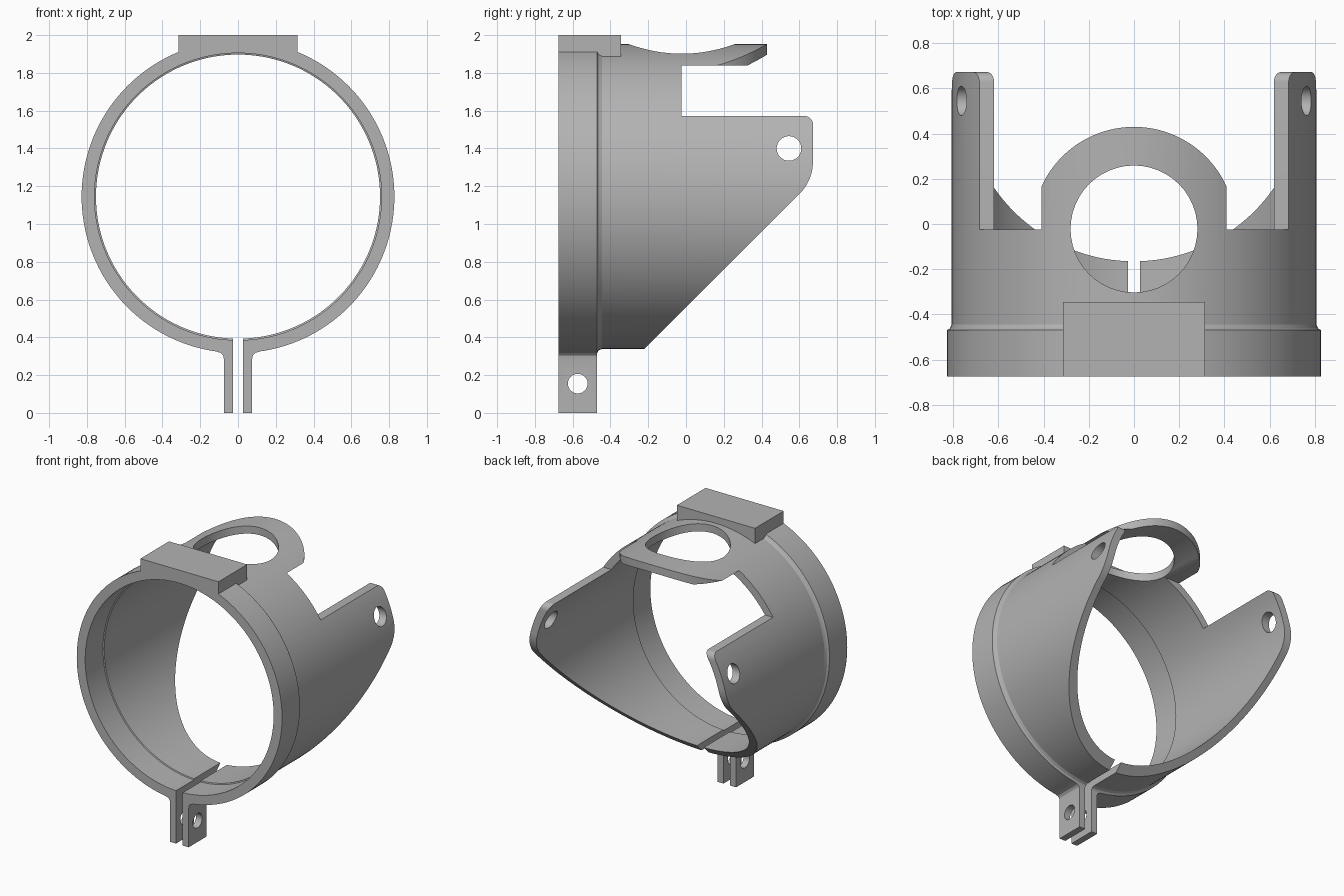
import bpy, bmesh, math
from mathutils import Vector

if "Cube" in bpy.data.objects:
    bpy.data.objects.remove(bpy.data.objects["Cube"], do_unlink=True)

AXIS_Z = 1.145           # height of the ring's centre line
FRONT, BACK = -0.675, 0.672
BAND_BACK = -0.47        # rear edge of the thicker clamping band
NOTCH_Y = -0.025

grey = bpy.data.materials.new("plain grey")
grey.use_nodes = True
grey.diffuse_color = (0.45, 0.45, 0.45, 1)
grey.node_tree.nodes["Principled BSDF"].inputs["Base Color"].default_value = grey.diffuse_color


def finish(name, bm):
    bmesh.ops.recalc_face_normals(bm, faces=bm.faces)
    mesh = bpy.data.meshes.new(name)
    bm.to_mesh(mesh)
    bm.free()
    mesh.materials.append(grey)
    obj = bpy.data.objects.new(name, mesh)
    bpy.context.collection.objects.link(obj)
    return obj


def prism(name, outline, axis, start, end):
    """Extrude a 2D outline along x, y or z."""
    place = {"x": lambda a, b, d: (d, a, b),
             "y": lambda a, b, d: (a, d, b),
             "z": lambda a, b, d: (a, b, d)}[axis]
    bm = bmesh.new()
    face = bm.faces.new([bm.verts.new(place(a, b, start)) for a, b in outline])
    moved = bmesh.ops.extrude_face_region(bm, geom=[face])["geom"]
    bmesh.ops.translate(bm, vec=Vector(place(0, 0, end - start)),
                        verts=[v for v in moved if isinstance(v, bmesh.types.BMVert)])
    return finish(name, bm)


def arc(cx, cy, radius, start, end, steps):
    angles = [math.radians(start + (end - start) * i / steps) for i in range(steps + 1)]
    return [(cx + radius * math.cos(a), cy + radius * math.sin(a)) for a in angles]


def box(x, y0, y1, z0, z1, name):
    return prism(name, [(-x, z0), (x, z0), (x, z1), (-x, z1)], "y", y0, y1)


def rod(name, cx, cy, radius, axis, start, end):
    return prism(name, arc(cx, cy, radius, 0, 360, 48)[:-1], axis, start, end)


def lathe(name, profile, steps=144):
    """Solid of revolution about the ring's centre line, from (radius, y) pairs."""
    bm = bmesh.new()
    rings = [[bm.verts.new((x, y, z)) for x, z in arc(0, AXIS_Z, r, 0, 360, steps)[:-1]]
             for r, y in profile]
    for low, high in zip(rings, rings[1:]):
        for i in range(steps):
            j = (i + 1) % steps
            bm.faces.new((low[i], low[j], high[j], high[i]))
    bm.faces.new(rings[0])
    bm.faces.new(rings[-1])
    return finish(name, bm)


def combine(body, tool, operation):
    mod = body.modifiers.new(tool.name, "BOOLEAN")
    mod.operation, mod.object, mod.solver = operation, tool, "EXACT"
    bpy.context.view_layer.objects.active = body
    bpy.ops.object.modifier_apply(modifier=mod.name)
    bpy.data.objects.remove(tool, do_unlink=True)


# Outer body: thick front band stepping down to the sleeve
ring = lathe("clamp_ring", [(0.828, FRONT), (0.828, BAND_BACK), (0.815, -0.462),
                            (0.807, -0.445), (0.807, 0.75)])

# Top pad and the clamp lugs with small fillets where they meet the band
combine(ring, box(0.315, FRONT, -0.345, 1.87, 2.0, "top_pad"), "UNION")
half = [(0.075, 0), (0.075, 0.285), (0.079, 0.305), (0.092, 0.318), (0.13, 0.329), (0.13, 0.36)]
lugs = half + [(-x, z) for x, z in reversed(half)]
combine(ring, prism("clamp_lugs", lugs, "y", FRONT, BAND_BACK), "UNION")

# Bore with a slight inner step, and the split at the bottom
bore = lathe("bore", [(0.76, -0.9), (0.76, BAND_BACK), (0.752, BAND_BACK + 0.003), (0.752, 0.9)])
combine(ring, bore, "DIFFERENCE")
combine(ring, box(0.027, -0.9, 0.9, -0.1, 0.6, "split"), "DIFFERENCE")

# Side outline: notch, rounded ears and sloping underside
ear = ([(NOTCH_Y, 1.84), (NOTCH_Y, 1.572)]
       + arc(BACK - 0.045, 1.527, 0.045, 90, 0, 8)
       + arc(BACK - 0.24, 1.33, 0.24, 0, -45, 12)
       + [(-0.358, 0.2), (1, 0.2), (1, 1.84)])
combine(ring, prism("side_trim", ear, "x", -1, 1), "DIFFERENCE")

# Rounded top flap with its large round opening
flap = arc(0, -0.02, 0.45, 0, 180, 64) + [(-1, -0.02), (-1, 1), (1, 1), (1, -0.02)]
combine(ring, prism("flap_trim", flap, "z", 1.82, 2.2), "DIFFERENCE")
combine(ring, rod("flap_opening", 0, -0.022, 0.281, "z", 1.6, 2.2), "DIFFERENCE")

# Pivot holes in the ears and bolt holes in the lugs
combine(ring, rod("pivot_hole", 0.545, 1.4, 0.065, "x", -1, 1), "DIFFERENCE")
combine(ring, rod("bolt_hole", -0.573, 0.155, 0.052, "x", -0.3, 0.3), "DIFFERENCE")

bpy.ops.object.select_all(action="DESELECT")
ring.select_set(True)
bpy.context.view_layer.objects.active = ring
bpy.ops.object.shade_smooth_by_angle(angle=math.radians(25))
